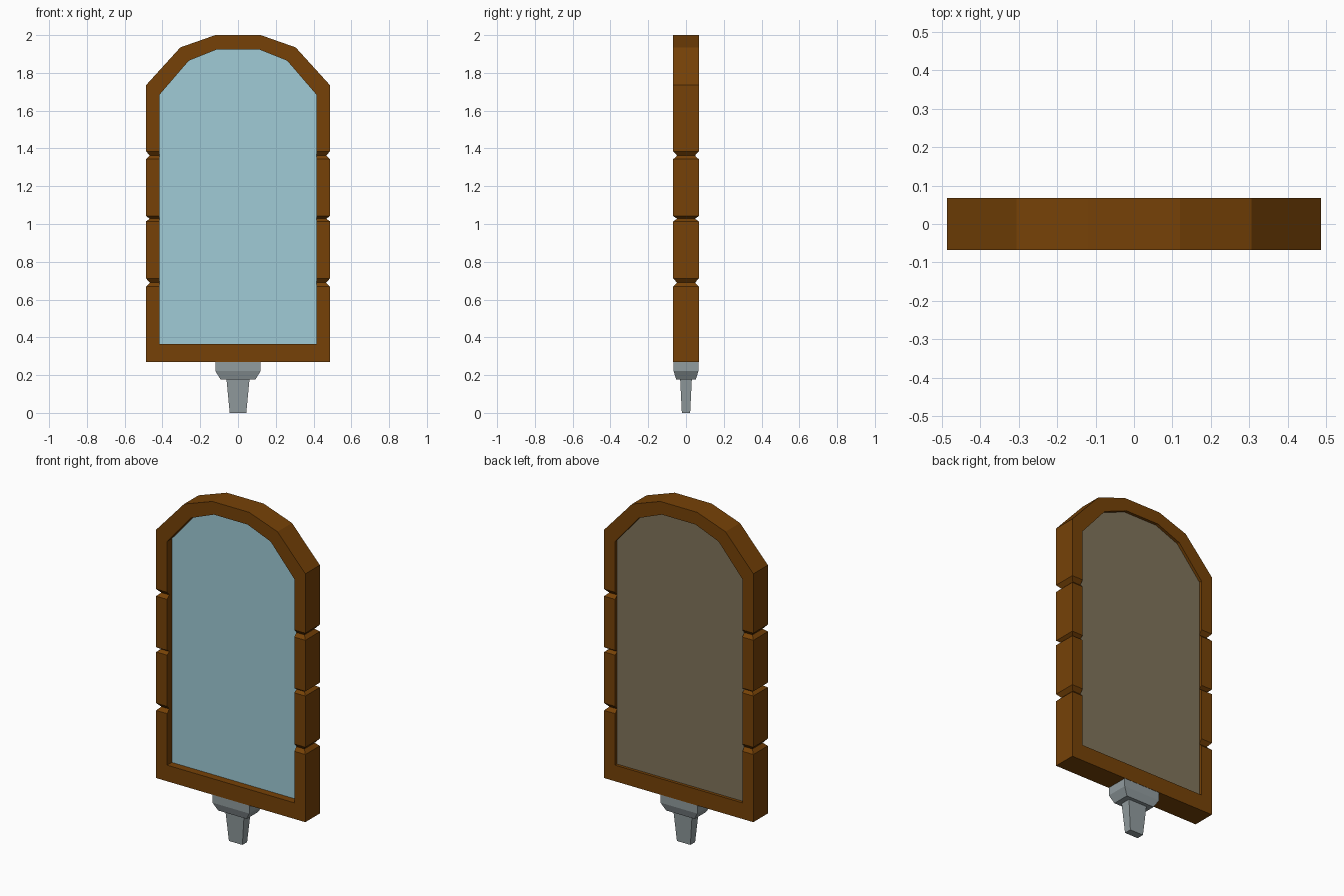
import bpy, bmesh

if "Cube" in bpy.data.objects:
    bpy.data.objects.remove(bpy.data.objects["Cube"])


def material(name, rgb):
    m = bpy.data.materials.new(name)
    m.diffuse_color = (*[c ** 2.2 for c in rgb], 1)
    m.use_nodes = True
    m.node_tree.nodes["Principled BSDF"].inputs["Base Color"].default_value = m.diffuse_color
    return m


WOOD = material("brown wood", (0.46, 0.265, 0.06))
GLASS = material("pale blue glass", (0.62, 0.79, 0.835))
BACK = material("taupe backing", (0.50, 0.455, 0.36))
METAL = material("grey metal", (0.565, 0.605, 0.615))


def finish(bm, name, mats):
    bmesh.ops.recalc_face_normals(bm, faces=bm.faces[:])
    me = bpy.data.meshes.new(name)
    bm.to_mesh(me)
    bm.free()
    ob = bpy.data.objects.new(name, me)
    bpy.context.collection.objects.link(ob)
    for m in mats:
        me.materials.append(m)
    return ob


# frame stations, right half: outer x, outer z, inner x, inner z, half depth
D, XO, XI, CUT = 0.0675, 0.487, 0.415, 0.02
right = [(XO, 0.27, XI, 0.365, D)]
for lo, mid, hi in ((0.669, 0.689, 0.712), (1.014, 1.028, 1.042), (1.343, 1.362, 1.385)):
    right += [(XO, lo, XI, lo, D), (XO - CUT, mid, XI, mid, D - CUT), (XO, hi, XI, hi, D)]
right += [(XO, 1.735, XI, 1.685, D), (0.305, 1.935, 0.26, 1.865, D), (0.12, 2.0, 0.11, 1.925, D)]
stations = right + [(-a, b, -c, d, e) for a, b, c, d, e in reversed(right)]

# wooden frame with V grooves
bm = bmesh.new()
rings = [[bm.verts.new(p) for p in ((xo, -d, zo), (xi, -d, zi), (xi, d, zi), (xo, d, zo))]
         for xo, zo, xi, zi, d in stations]
for i, a in enumerate(rings):
    b = rings[(i + 1) % len(rings)]
    for j in range(4):
        k = (j + 1) % 4
        bm.faces.new((a[j], a[k], b[k], b[j]))
finish(bm, "mirror_frame", [WOOD])

# mirror panel: blue at the front, taupe at the back
corners = [(s[2], s[3]) for s in stations if not (0.5 < s[3] < 1.5)]
bm = bmesh.new()
front = [bm.verts.new((x, -0.024, z)) for x, z in corners]
back = [bm.verts.new((x, 0.05, z)) for x, z in corners]
bm.faces.new(front)
bm.faces.new(back)
for i in range(len(corners)):
    j = (i + 1) % len(corners)
    bm.faces.new((front[i], front[j], back[j], back[i]))
panel = finish(bm, "mirror_panel", [GLASS, BACK])
for f in panel.data.polygons:
    f.material_index = 0 if f.normal.y < -0.5 else 1


# metal mount: stacked rectangular sections (half x, half y, z)
def tapered(name, sections):
    bm = bmesh.new()
    loops = [[bm.verts.new((sx * x, sy * y, z)) for sx, sy in ((-1, -1), (1, -1), (1, 1), (-1, 1))]
             for x, y, z in sections]
    for a, b in zip(loops, loops[1:]):
        for j in range(4):
            k = (j + 1) % 4
            bm.faces.new((a[j], a[k], b[k], b[j]))
    bm.faces.new(loops[0])
    bm.faces.new(loops[-1])
    finish(bm, name, [METAL])


tapered("mount_collar", [(0.093, 0.052, 0.178), (0.12, 0.066, 0.222), (0.12, 0.066, 0.272)])
tapered("mount_peg", [(0.044, 0.022, 0.0), (0.061, 0.031, 0.18)])
